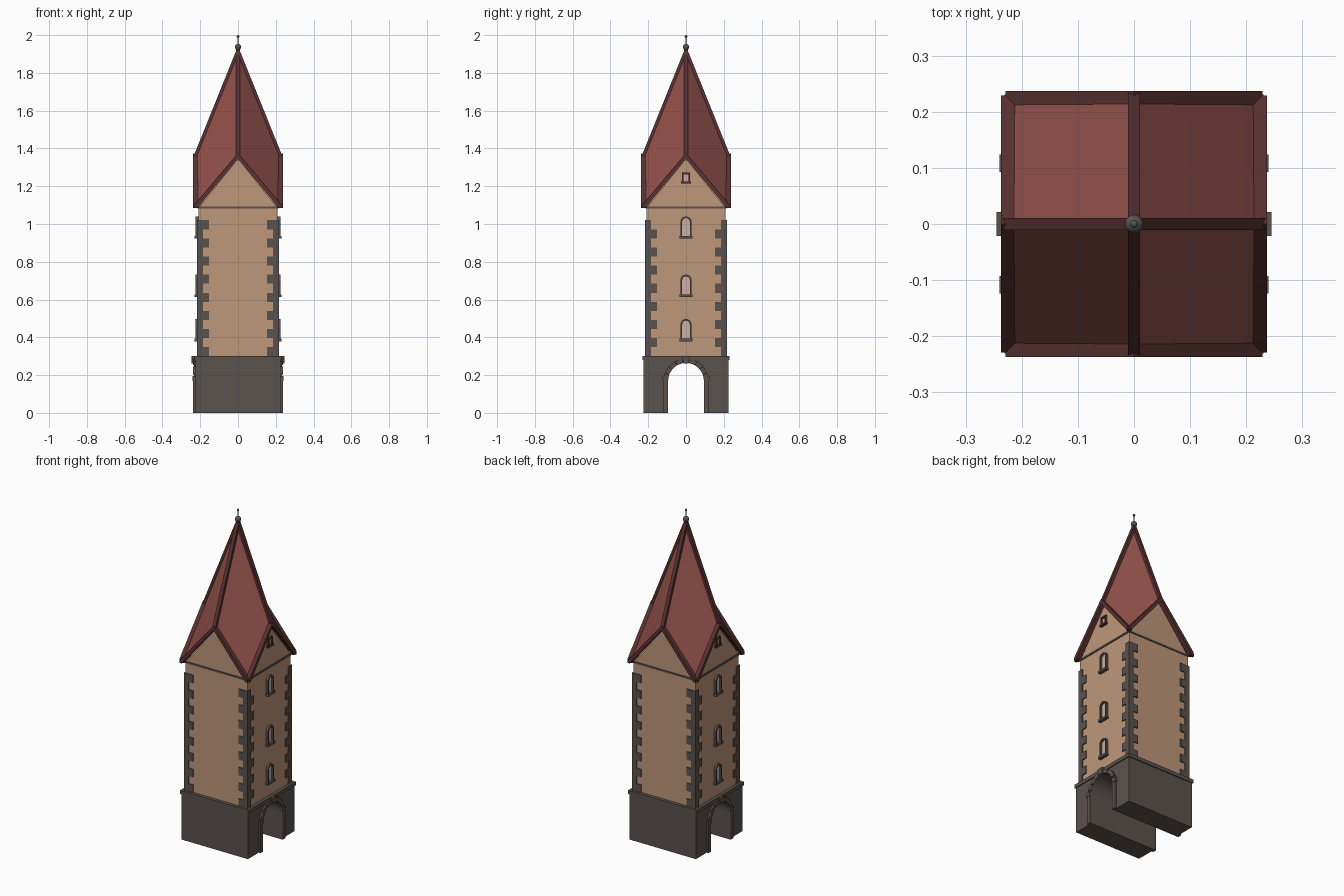
import bpy, bmesh, math
from mathutils import Matrix, Vector

if bpy.data.objects.get("Cube"):
    bpy.data.objects.remove(bpy.data.objects["Cube"])


def material(name, hex_code):
    srgb = [int(hex_code[i:i + 2], 16) / 255 for i in (0, 2, 4)]
    col = [c / 12.92 if c <= 0.04045 else ((c + 0.055) / 1.055) ** 2.4 for c in srgb] + [1]
    m = bpy.data.materials.new(name)
    m.use_nodes = True
    m.diffuse_color = col
    bsdf = m.node_tree.nodes["Principled BSDF"]
    bsdf.inputs["Base Color"].default_value = col
    bsdf.inputs["Roughness"].default_value = 0.9
    return m


plaster = material("plaster", "BE977A")
stone = material("grey stone", "5A524D")
tiles = material("red tiles", "91504A")
trim = material("dark red trim", "5A3232")
glass = material("pale pane", "CDB0A2")
metal = material("finial metal", "57534E")


def finish(name, bm, mat):
    me = bpy.data.meshes.new(name)
    bm.to_mesh(me)
    bm.free()
    me.materials.append(mat)
    ob = bpy.data.objects.new(name, me)
    bpy.context.collection.objects.link(ob)
    return ob


def add_prism(bm, pts, near, far, turn=0):
    """Extrude a (sideways, up) outline from near to far along x, then turn by quarters."""
    rot = Matrix.Rotation(turn * math.pi / 2, 3, 'Z')
    a, b = [[bm.verts.new(rot @ Vector((d, u, z))) for u, z in pts] for d in (near, far)]
    faces = [bm.faces.new(a), bm.faces.new(b)]
    for i in range(len(pts)):
        j = (i + 1) % len(pts)
        faces.append(bm.faces.new((a[i], a[j], b[j], b[i])))
    bmesh.ops.recalc_face_normals(bm, faces=faces)


def prism(name, pts, near, far, mat, turn=0):
    bm = bmesh.new()
    add_prism(bm, pts, near, far, turn)
    return finish(name, bm, mat)


def rect(w, z0, z1):
    return [(-w, z0), (w, z0), (w, z1), (-w, z1)]


def arch(w, z0, spring, n=12):
    curve = [(w * math.cos(math.pi * i / n), spring + w * math.sin(math.pi * i / n))
             for i in range(n + 1)]
    return [(w, z0)] + curve + [(-w, z0)]


def add_beam(bm, p, q, w, h):
    """Square bar from p to q, with h measured in the upright plane."""
    p, q = Vector(p), Vector(q)
    along = (q - p).normalized()
    side = along.cross(Vector((0, 0, 1))).normalized()
    up = side.cross(along)
    m = Matrix((side * w, up * h, along * (q - p).length)).transposed().to_4x4()
    m.translation = (p + q) / 2
    bmesh.ops.create_cube(bm, size=1, matrix=m)


# Stone base with a passage running from side to side
BASE, DOOR, SPRING = 0.225, 0.095, 0.17
base_outline = arch(DOOR, 0, SPRING, 16) + [(-BASE, 0), (-BASE, 0.3), (BASE, 0.3), (BASE, 0)]
prism("base", base_outline, -BASE, BASE, stone)
prism("base_cap", rect(0.231, 0.28, 0.302), -0.231, 0.231, stone)

# Passage surrounds: jambs, wedge stones and keystone
for turn, side in ((0, "left"), (2, "right")):
    bm = bmesh.new()
    for s in (-1, 1):
        add_prism(bm, [(s * DOOR, 0), (s * 0.119, 0), (s * 0.119, SPRING), (s * DOOR, SPRING)],
                  0.22, 0.237, turn)
        add_prism(bm, [(s * DOOR, SPRING), (s * 0.124, SPRING), (s * 0.124, 0.195), (s * 0.093, 0.195)],
                  0.22, 0.24, turn)
    wedges = 9
    for i in range(wedges):
        a0, a1 = [math.pi * (i + e) / wedges for e in (0.02, 0.98)]
        pts = [(r * math.cos(a), SPRING + r * math.sin(a))
               for r, a in ((DOOR, a0), (0.119, a0), (0.119, a1), (DOOR, a1))]
        add_prism(bm, pts, 0.22, 0.237 if i % 2 else 0.234, turn)
    add_prism(bm, [(-0.014, 0.262), (0.014, 0.262), (0.021, 0.3), (-0.021, 0.3)], 0.22, 0.245, turn)
    finish(side + "_passage_surround", bm, stone)

# Plastered shaft and the four gable walls
WALL = 0.21
prism("shaft", rect(WALL, 0.3, 1.09), -WALL, WALL, plaster)
gable = [(-WALL, 1.085), (WALL, 1.085), (0, 1.345)]
for turn, name in ((0, "side_gables"), (1, "front_and_back_gables")):
    prism(name, gable, -WALL, WALL, plaster, turn)
prism("eaves_band", rect(0.215, 1.082, 1.092), -0.215, 0.215, stone)

# Corner stones, alternately long and short
bm = bmesh.new()
ROWS, ROW_H, OUT = 15, 0.048, 0.216
for k in range(ROWS):
    lx, ly = (0.062, 0.031) if k % 2 == 0 else (0.031, 0.062)
    for sx in (-1, 1):
        for sy in (-1, 1):
            centre = (sx * (OUT - lx / 2), sy * (OUT - ly / 2), 0.3 + ROW_H * (k + 0.5))
            m = Matrix.Translation(centre) @ Matrix.Diagonal((lx, ly, ROW_H, 1))
            bmesh.ops.create_cube(bm, size=1, matrix=m)
finish("corner_stones", bm, stone)

# Windows on the two sides
for turn, side in ((0, "left"), (2, "right")):
    for n, z in enumerate((0.385, 0.62, 0.928)):
        label = f"{side}_window_{n + 1}"
        spring = z + 0.083
        frame = arch(0.029, z, spring) + arch(0.02, z, spring)[::-1]
        prism(label + "_frame", frame, 0.205, 0.224, stone, turn)
        prism(label + "_pane", arch(0.022, z, spring), 0.205, 0.213, glass, turn)
        prism(label + "_sill", rect(0.034, z - 0.006, z + 0.008), 0.205, 0.229, stone, turn)
    label = side + "_gable_window"
    bm = bmesh.new()
    for s in (-1, 1):
        add_prism(bm, [(s * 0.013, 1.22), (s * 0.021, 1.22), (s * 0.021, 1.27), (s * 0.013, 1.27)],
                  0.205, 0.222, turn)
    add_prism(bm, rect(0.021, 1.263, 1.272), 0.205, 0.222, turn)
    add_prism(bm, rect(0.026, 1.215, 1.226), 0.205, 0.226, turn)
    finish(label + "_frame", bm, trim)
    prism(label + "_pane", rect(0.014, 1.222, 1.266), 0.205, 0.213, glass, turn)

# Spire: one rhombic panel per corner
R, EAVE, PEAK, TOP = 0.224, 1.095, 1.362, 1.925
bm = bmesh.new()
apex = bm.verts.new((0, 0, TOP))
ring = []
for i in range(4):
    rot = Matrix.Rotation(i * math.pi / 2, 3, 'Z')
    ring.append([bm.verts.new(rot @ Vector(p)) for p in ((0, -R, PEAK), (R, -R, EAVE))])
for i in range(4):
    bm.faces.new((ring[i][0], ring[i][1], ring[(i + 1) % 4][0], apex))
roof = finish("spire_roof", bm, tiles)
thick = roof.modifiers.new("thickness", 'SOLIDIFY')
thick.thickness = 0.01
thick.offset = -1

# Ridge bars and gable edge boards
bm = bmesh.new()
for i in range(4):
    rot = Matrix.Rotation(i * math.pi / 2, 3, 'Z')
    add_beam(bm, rot @ Vector((0, -0.23, PEAK - 0.012)), (0, 0, TOP - 0.005), 0.022, 0.016)
finish("ridge_bars", bm, trim)
board = [(-0.229, 1.103), (0, 1.374), (0.229, 1.103), (0.229, 1.085), (0.216, 1.085),
         (0, 1.346), (-0.216, 1.085), (-0.229, 1.085)]
for turn, side in enumerate(("left", "back", "right", "front")):
    prism(side + "_gable_board", board, 0.208, 0.237, trim, turn)

# Finial
bm = bmesh.new()
for z, r in ((1.937, 0.017), (1.993, 0.007)):
    bmesh.ops.create_uvsphere(bm, u_segments=16, v_segments=10, radius=r,
                              matrix=Matrix.Translation((0, 0, z)))
bmesh.ops.create_cone(bm, cap_ends=True, segments=10, radius1=0.004, radius2=0.003, depth=0.08,
                      matrix=Matrix.Translation((0, 0, 1.95)))
finial = finish("finial", bm, metal)
bpy.context.view_layer.objects.active = finial
finial.select_set(True)
bpy.ops.object.shade_smooth_by_angle()
